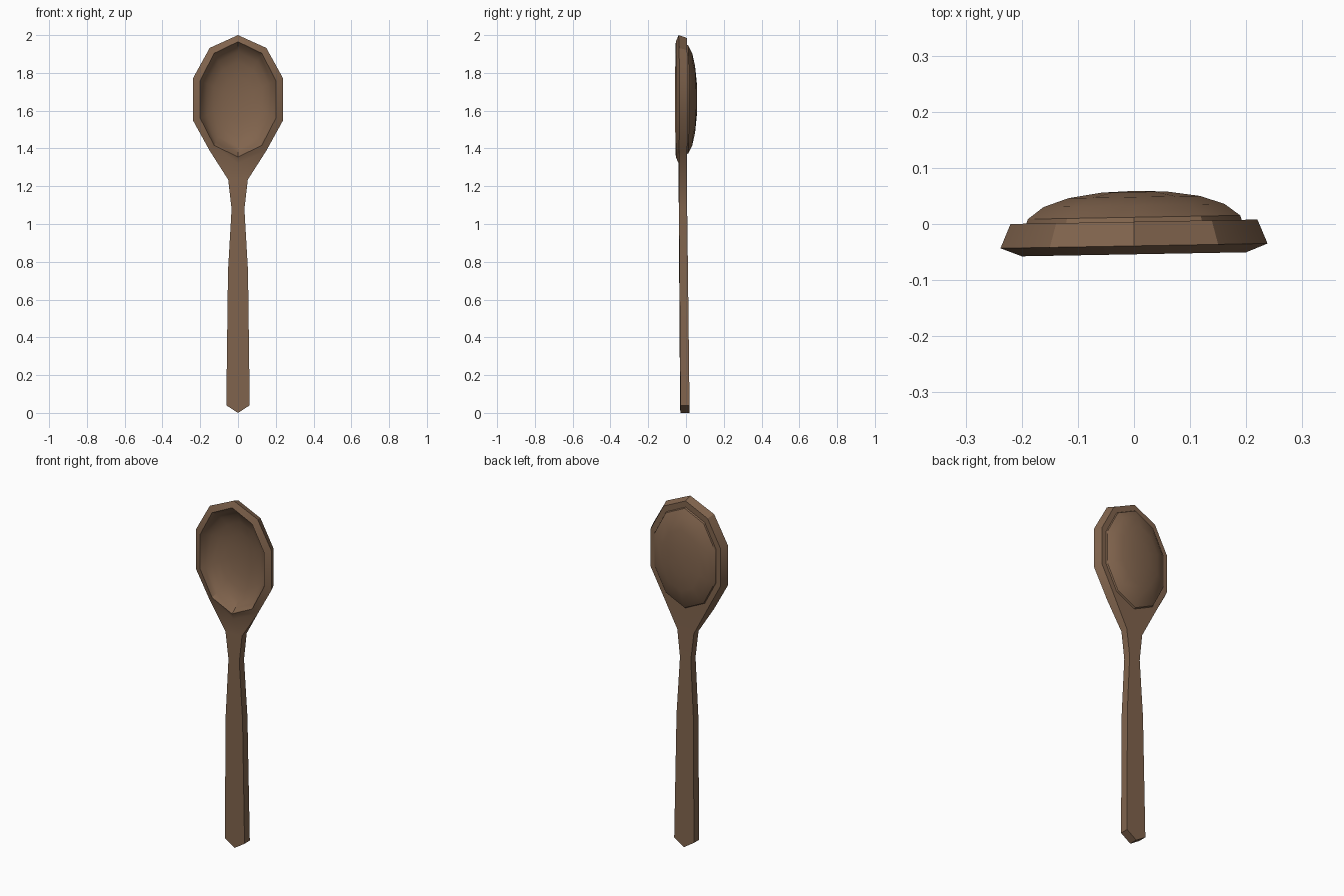
import bpy
import bmesh
import math

cube = bpy.data.objects.get("Cube")
if cube:
    bpy.data.objects.remove(cube, do_unlink=True)

# Brown wood
wood = bpy.data.materials.new("brown wood")
wood.use_nodes = True
colour = (0.22, 0.128, 0.075, 1)
wood.diffuse_color = colour
wood.node_tree.nodes["Principled BSDF"].inputs["Base Color"].default_value = colour

bm = bmesh.new()
BOWL_Z = 1.66
TWIST = 0.018  # the spoon is turned slightly about its long axis

# Ten-sided bowl outline, clockwise from the top
half = [(0, 1), (0.63, 0.8), (1, 0.33), (1, -0.33), (0.63, -0.8), (0, -1)]
outline = half + [(-x, z) for x, z in reversed(half[1:-1])]


def vert(x, y, z):
    return bm.verts.new((x, y + TWIST * x, z))


def ring(width, height, y):
    return [vert(x * width, y, BOWL_Z + z * height) for x, z in outline]


def bridge(a, b, skip=()):
    for i in range(10):
        if i not in skip:
            j = (i + 1) % 10
            bm.faces.new((a[i], a[j], b[j], b[i]))


def dish(start, width, height, profile, centre_y):
    """Close a rim with shrinking rings of (scale, y) and a centre point."""
    last = start
    for scale, y in profile:
        new = ring(width * scale, height * scale, y)
        bridge(last, new)
        last = new
    mid = vert(0, centre_y, BOWL_Z)
    for i in range(10):
        bm.faces.new((last[i], last[(i + 1) % 10], mid))


# Bowl rim: its two lower edges stay open for the neck
front = ring(0.238, 0.34, -0.039)
back = ring(0.22, 0.325, 0.004)
bridge(front, back, skip=(4, 5))

# Hollow of the bowl
lip = ring(0.2, 0.305, -0.054)
bridge(front, lip)
dish(lip, 0.2, 0.305,
     [(0.93, -0.025), (0.82, 0.0), (0.64, 0.021), (0.4, 0.034), (0.2, 0.039)], 0.041)

# Domed back of the bowl, with a small step at its base
base = ring(0.192, 0.29, 0.004)
bridge(back, base)
dish(base, 0.192, 0.29,
     [(0.985, 0.012), (0.84, 0.033), (0.61, 0.048), (0.3, 0.057)], 0.059)


# Neck and handle stations: (z, half width)
def depth(z):
    t = z / 1.3
    return -0.03 - 0.009 * t, 0.018 - 0.015 * t


sections = []
for z, w in [(1.235, 0.052), (1.08, 0.034), (0.75, 0.053), (0.04, 0.062)]:
    yf, yb = depth(z)
    sections.append([vert(w, yf, z), vert(w, yb, z), vert(-w, yb, z), vert(-w, yf, z)])

# Neck joining the bowl
fr, br, bl, fl = sections[0]
for r, right, left in ((front, fr, fl), (back, br, bl)):
    bm.faces.new((r[4], right, r[5]))
    bm.faces.new((r[5], right, left))
    bm.faces.new((r[5], left, r[6]))
bm.faces.new((front[4], back[4], br, fr))
bm.faces.new((front[6], fl, bl, back[6]))

# Handle shaft
for a, b in zip(sections, sections[1:]):
    for i in range(4):
        j = (i + 1) % 4
        bm.faces.new((a[i], a[j], b[j], b[i]))

# Pointed handle end
fr, br, bl, fl = sections[-1]
tip_f, tip_b = vert(0, -0.03, 0), vert(0, 0.018, 0)
bm.faces.new((fr, tip_f, fl))
bm.faces.new((br, bl, tip_b))
bm.faces.new((fr, br, tip_b, tip_f))
bm.faces.new((fl, tip_f, tip_b, bl))

bmesh.ops.recalc_face_normals(bm, faces=bm.faces[:])
mesh = bpy.data.meshes.new("spoon")
bm.to_mesh(mesh)
bm.free()
mesh.materials.append(wood)
spoon = bpy.data.objects.new("spoon", mesh)
bpy.context.collection.objects.link(spoon)

bpy.ops.object.select_all(action="DESELECT")
spoon.select_set(True)
bpy.context.view_layer.objects.active = spoon
bpy.ops.object.shade_smooth_by_angle(angle=math.radians(30))
